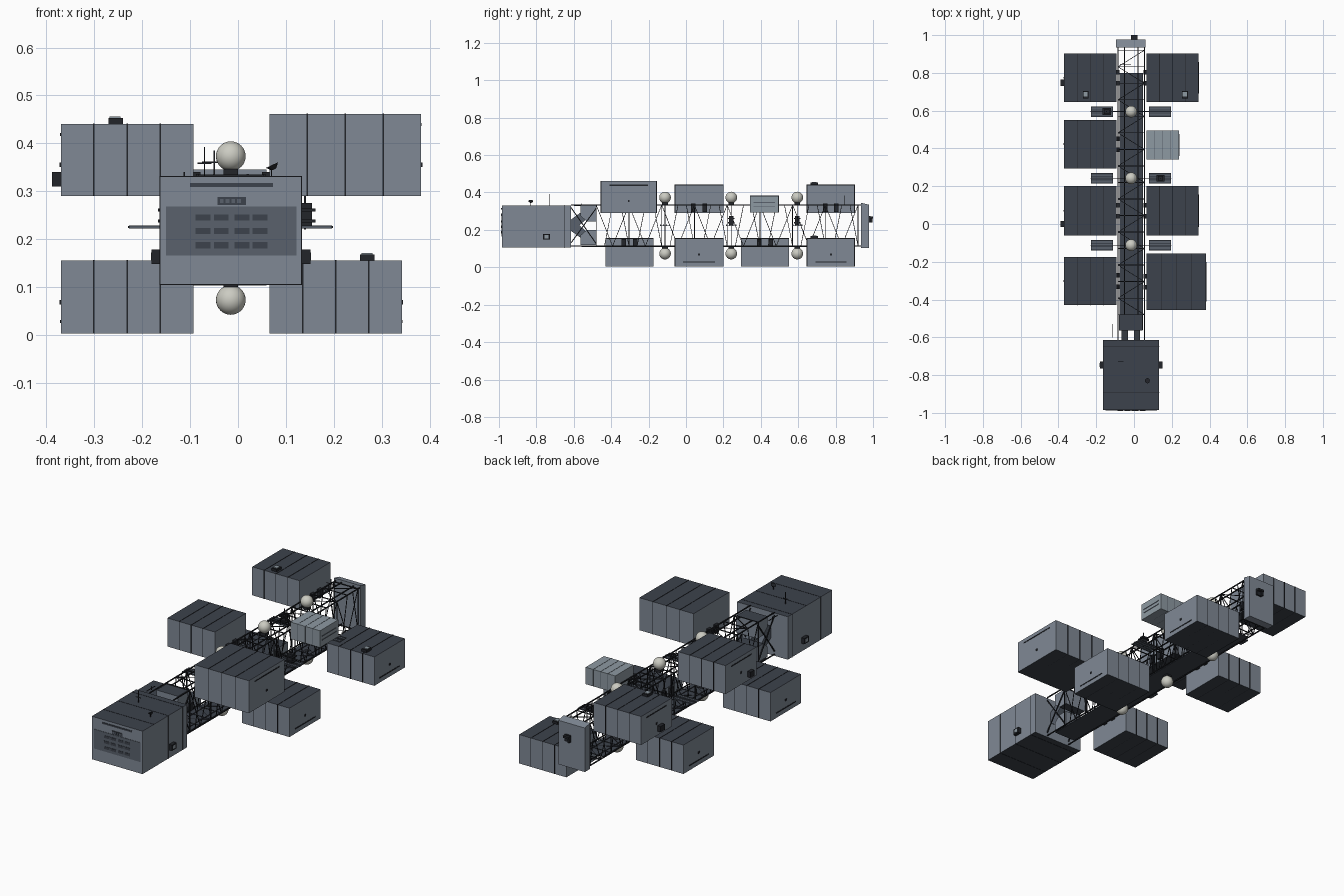
import bpy, bmesh, math
from mathutils import Vector, Matrix

if "Cube" in bpy.data.objects:
    bpy.data.objects.remove(bpy.data.objects["Cube"])


def material(name, rgb):
    m = bpy.data.materials.new(name)
    m.diffuse_color = (*rgb, 1)
    m.use_nodes = True
    m.node_tree.nodes["Principled BSDF"].inputs["Base Color"].default_value = m.diffuse_color
    return m


HULL = material("hull grey", (0.215, 0.25, 0.30))
ROOF = material("dark slate", (0.046, 0.055, 0.072))
PANEL = material("panel grey", (0.10, 0.12, 0.15))
BLACK = material("frame black", (0.016, 0.018, 0.023))
PALE = material("pale grey", (0.27, 0.32, 0.36))
CREAM = material("tank cream", (0.60, 0.60, 0.54))


def finish(name, bm, mats, capped=False):
    """Turn a bmesh into an object; capped puts the second colour on top and bottom."""
    bmesh.ops.recalc_face_normals(bm, faces=bm.faces)
    if capped:
        for f in bm.faces:
            f.material_index = 1 if abs(f.normal.z) > 0.7 else 0
    me = bpy.data.meshes.new(name)
    bm.to_mesh(me)
    bm.free()
    for m in mats:
        me.materials.append(m)
    ob = bpy.data.objects.new(name, me)
    bpy.context.collection.objects.link(ob)
    return ob


def add_box(bm, x0, x1, y0, y1, z0, z1):
    mat = Matrix.Translation(((x0 + x1) / 2, (y0 + y1) / 2, (z0 + z1) / 2))
    bmesh.ops.create_cube(bm, size=1, matrix=mat @ Matrix.Diagonal((x1 - x0, y1 - y0, z1 - z0, 1)))


def boxes(name, dims, mats, capped=False):
    bm = bmesh.new()
    for d in dims:
        add_box(bm, *d)
    return finish(name, bm, mats, capped)


def beams(name, segs, t, mat):
    bm = bmesh.new()
    for a, b in segs:
        a, b = Vector(a), Vector(b)
        d = b - a
        rot = d.to_track_quat('Z', 'Y').to_matrix().to_4x4()
        bmesh.ops.create_cube(bm, size=1, matrix=Matrix.Translation((a + b) / 2) @ rot
                              @ Matrix.Diagonal((t, t, d.length, 1)))
    return finish(name, bm, [mat])


def extrude_x(name, pts, x0, x1, mats, capped=False):
    bm = bmesh.new()
    f = bm.faces.new([bm.verts.new((x0, y, z)) for y, z in pts])
    r = bmesh.ops.extrude_face_region(bm, geom=[f])
    bmesh.ops.translate(bm, vec=(x1 - x0, 0, 0),
                        verts=[v for v in r['geom'] if isinstance(v, bmesh.types.BMVert)])
    return finish(name, bm, mats, capped)


def hoop(axis, pos, d, w=0.003, p=0.0015):
    """Four thin strips wrapping a box at one position along x or y."""
    x0, x1, y0, y1, z0, z1 = d
    out = []
    if axis == 'x':
        a, b = pos - w / 2, pos + w / 2
        for y in (y0, y1):
            out.append((a, b, y - p, y + p, z0, z1))
        for z in (z0 + p, z1):
            out.append((a, b, y0 - p, y1 + p, z - p, z + p))
    else:
        a, b = pos - w / 2, pos + w / 2
        for x in (x0, x1):
            out.append((x - p, x + p, a, b, z0, z1))
        for z in (z0, z1):
            out.append((x0 - p, x1 + p, a, b, z - p, z + p))
    return out


# Command module
cab = (-0.163, 0.133, -0.985, -0.615, 0.105, 0.331)
boxes("command_module", [cab], [HULL, ROOF], True)
boxes("module_seams", [s for y in (-0.89, -0.77, -0.65) for s in hoop('y', y, cab, 0.002, 0.001)], [BLACK])
F = -0.985
boxes("front_panel", [(-0.15, 0.122, F - 0.002, F + 0.002, 0.166, 0.268)], [PANEL])
boxes("front_windows", [(x - 0.0155, x + 0.0155, F - 0.004, F, z - 0.0065, z + 0.0065)
                        for x in (-0.073, -0.035, 0.008, 0.046) for z in (0.187, 0.217, 0.245)], [ROOF])
boxes("front_vent", [(-0.10, 0.073, F - 0.003, F, 0.309, 0.317),
                     (-0.043, 0.017, F - 0.003, F, 0.271, 0.288)], [ROOF])
boxes("front_lamps", [(x - 0.004, x + 0.004, F - 0.004, F, 0.275, 0.284)
                      for x in (-0.034, -0.022, -0.010, 0.002)], [PANEL])
boxes("side_ports", [(-0.181, -0.163, -0.765, -0.728, 0.148, 0.178),
                     (0.133, 0.151, -0.765, -0.728, 0.148, 0.178)], [BLACK])
boxes("side_port_covers", [(-0.182, -0.179, -0.757, -0.736, 0.155, 0.172),
                           (0.149, 0.152, -0.757, -0.736, 0.155, 0.172)], [PALE])

# Cargo containers: side, y range, outer reach, z range
cargo = [(-1, -0.43, -0.175, 0.37, 0.003, 0.155), (-1, -0.06, 0.20, 0.37, 0.29, 0.44),
         (-1, 0.295, 0.55, 0.37, 0.003, 0.155), (-1, 0.647, 0.902, 0.37, 0.29, 0.44),
         (1, -0.455, -0.157, 0.382, 0.29, 0.461), (1, -0.06, 0.20, 0.342, 0.003, 0.155),
         (1, 0.647, 0.902, 0.342, 0.003, 0.155)]
dims, ribs, slits, clamps = [], [], [], []
for side, y0, y1, reach, z0, z1 in cargo:
    inner = 0.066 if side > 0 else 0.093
    x0, x1 = sorted((side * inner, side * reach))
    d = (x0, x1, y0, y1, z0, z1)
    dims.append(d)
    for k in (1, 2, 3):
        ribs += hoop('x', x0 + (x1 - x0) * k / 4, d)
    o = side * reach
    z = z1 - 0.022 if z0 > 0.1 else z0 + 0.025
    slits.append((o - 0.0015, o + 0.0015, y0 + 0.045, y1 - 0.045, z - 0.003, z + 0.003))
    slits.append((o - 0.003, o + 0.003, (y0 + y1) / 2 - 0.005, (y0 + y1) / 2 + 0.005, z0 + 0.06, z0 + 0.07))
    # brackets gripping the truss
    cx = sorted((side * inner, 0.050 if side > 0 else -0.078))
    yc = (y0 + y1) / 2
    zc = (0.295, 0.34) if z0 > 0.1 else (0.108, 0.15)
    clamps += [(*cx, yc + s - 0.012, yc + s + 0.012, *zc) for s in (-0.03, 0.03)]
boxes("cargo_containers", dims, [HULL, ROOF], True)
boxes("container_ribs", ribs, [BLACK])
boxes("container_slits", slits, [BLACK])
boxes("container_brackets", clamps, [BLACK])

# Small supply pod
pod = (0.066, 0.239, 0.342, 0.495, 0.293, 0.382)
boxes("supply_pod", [pod], [PALE])
boxes("pod_seams", [s for k in (1, 2, 3) for s in hoop('x', 0.066 + 0.043 * k, pod, 0.002, 0.001)]
      + [(0.237, 0.241, 0.36, 0.477, z, z + 0.004) for z in (0.325, 0.345)], [PANEL])

# Units bolted to container ends and roofs
boxes("container_units", [(-0.388, -0.37, 0.73, 0.765, 0.31, 0.34), (-0.388, -0.37, -0.015, 0.015, 0.31, 0.34),
                          (-0.27, -0.24, 0.665, 0.705, 0.44, 0.453), (0.255, 0.285, 0.665, 0.705, 0.155, 0.168)],
      [BLACK])
boxes("unit_lids", [(-0.268, -0.245, 0.675, 0.698, 0.452, 0.456), (0.258, 0.281, 0.675, 0.698, 0.167, 0.171)], [PALE])

# Truss spine
XL, XR, ZB, ZT = -0.085, 0.055, 0.113, 0.333
beams("truss_rails", [((x, -0.615, z), (x, 0.94, z)) for x in (XL, XR) for z in (ZB, ZT)]
      + [((x, -0.48, z), (x, 0.94, z)) for x in (-0.05, 0.02) for z in (ZB, ZT)], 0.005, BLACK)
N, Y0, Y1 = 16, -0.48, 0.92
step = (Y1 - Y0) / N
frames, braces = [], []
for i in range(N + 1):
    y = Y0 + i * step
    for z in (ZB, ZT):
        frames.append(((XL, y, z), (XR, y, z)))
    if i % 2 == 0:
        frames += [((x, y, ZB), (x, y, ZT)) for x in (XL, XR)]
    if i < N:
        za, zb = (ZB, ZT) if i % 2 else (ZT, ZB)
        xa, xb = (XL, XR) if i % 2 else (XR, XL)
        for x in (XL, XR):
            braces.append(((x, y, za), (x, y + step, zb)))
            braces.append(((x, y + step / 2, zb), (x, y + step, za)))
        for z in (ZB, ZT):
            braces.append(((xa, y, z), (xb, y + step, z)))
beams("truss_frames", frames, 0.004, BLACK)
beams("truss_braces", braces, 0.003, BLACK)
boxes("truss_walkway", [(-0.077, 0.047, -0.56, 0.80, 0.109, 0.113)], [ROOF])

# Neck between module and truss
extrude_x("neck_upper", [(-0.565, 0.331), (-0.48, 0.331), (-0.48, 0.245), (-0.53, 0.245), (-0.565, 0.275)],
          -0.08, 0.045, [HULL, ROOF], True)
extrude_x("neck_lower", [(-0.565, 0.118), (-0.48, 0.118), (-0.48, 0.20), (-0.53, 0.20), (-0.565, 0.17)],
          -0.08, 0.045, [HULL, ROOF], True)
for name, x in (("left", -0.065), ("right", 0.0)):
    extrude_x("neck_arm_" + name, [(-0.615, 0.255), (-0.56, 0.295), (-0.53, 0.26), (-0.57, 0.225),
                                   (-0.53, 0.19), (-0.56, 0.155), (-0.615, 0.195)], x, x + 0.032, [PANEL])
beams("neck_struts", [((x, -0.615, z), (x, -0.48, ZB + ZT - z)) for x in (XL, XR) for z in (0.13, 0.32)], 0.005, BLACK)

# Spherical tanks with collars, and side radiators at the same stations
stations = (-0.112, 0.242, 0.595)
bm = bmesh.new()
for y in stations:
    for z in (0.373, 0.073):
        bmesh.ops.create_uvsphere(bm, u_segments=32, v_segments=16, radius=0.031,
                                  matrix=Matrix.Translation((-0.015, y, z)))
tanks = finish("spherical_tanks", bm, [CREAM])
for p in tanks.data.polygons:
    p.use_smooth = True
boxes("tank_mounts", [(-0.03, 0.0, y - 0.015, y + 0.015, z, z + 0.014) for y in stations for z in (0.332, 0.1)], [BLACK])
rads, fins, arms, gear = [], [], [], []
for y in stations:
    for xa, xb in ((-0.228, -0.112), (0.08, 0.196)):
        rads.append((xa, xb, y - 0.028, y + 0.028, 0.223, 0.226))
        fins += [(xa, xb, y + k - 0.003, y + k + 0.003, 0.222, 0.228) for k in (-0.024, -0.008, 0.008, 0.024)]
    arms += [((-0.23, y, 0.225), (0.198, y, 0.225)), ((-0.085, y, 0.225), (-0.085, y, 0.333)),
             ((0.055, y, 0.113), (0.055, y, 0.333)), ((-0.085, y, 0.113), (-0.085, y, 0.225))]
for x, y in ((-0.145, 0.595), (0.14, 0.242)):
    gear += [(x - 0.022, x + 0.022, y - 0.018, y + 0.018, z, z + 0.006) for z in (0.235, 0.258)]
    gear += [(x - 0.014, x + 0.014, y - 0.012, y + 0.012, 0.225, 0.275)]
    arms += [((x, y, 0.22), (x, y, 0.30))]
boxes("radiator_plates", rads, [PANEL])
boxes("radiator_fins", fins, [ROOF])
beams("radiator_arms", arms, 0.004, BLACK)
boxes("sensor_stacks", gear, [BLACK])

# Tail plate with docking hook
extrude_x("tail_plate", [(0.935, 0.103), (0.978, 0.103), (0.978, 0.335), (0.935, 0.345)], -0.095, 0.06, [HULL])
boxes("docking_hook", [(-0.015, 0.018, 0.978, 0.986, 0.24, 0.275), (-0.015, 0.018, 0.986, 1.0, 0.262, 0.272),
                       (-0.015, -0.007, 0.986, 0.996, 0.24, 0.265)], [BLACK])

# Antennas and roof dish
masts = [((-0.07, -0.73, 0.33), (-0.07, -0.73, 0.392)), ((-0.085, -0.73, 0.358), (-0.055, -0.73, 0.358)),
         ((-0.112, -0.56, 0.32), (-0.112, -0.56, 0.34)), ((-0.112, -0.60, 0.33), (-0.112, -0.53, 0.33)),
         ((-0.05, 0.845, 0.333), (-0.05, 0.845, 0.385)), ((-0.075, 0.845, 0.36), (-0.015, 0.845, 0.36)),
         ((0.07, -0.83, 0.33), (0.07, -0.83, 0.345))]
masts += [((x, 0.845, 0.333), (x, 0.845, 0.38)) for x in (-0.105, -0.095)]
beams("antennas", masts, 0.003, BLACK)
bm = bmesh.new()
bmesh.ops.create_cone(bm, cap_ends=True, segments=12, radius1=0.005, radius2=0.014, depth=0.01,
                      matrix=Matrix.Translation((0.073, -0.83, 0.35)) @ Matrix.Rotation(math.radians(-25), 4, 'Y'))
finish("roof_dish", bm, [BLACK])
